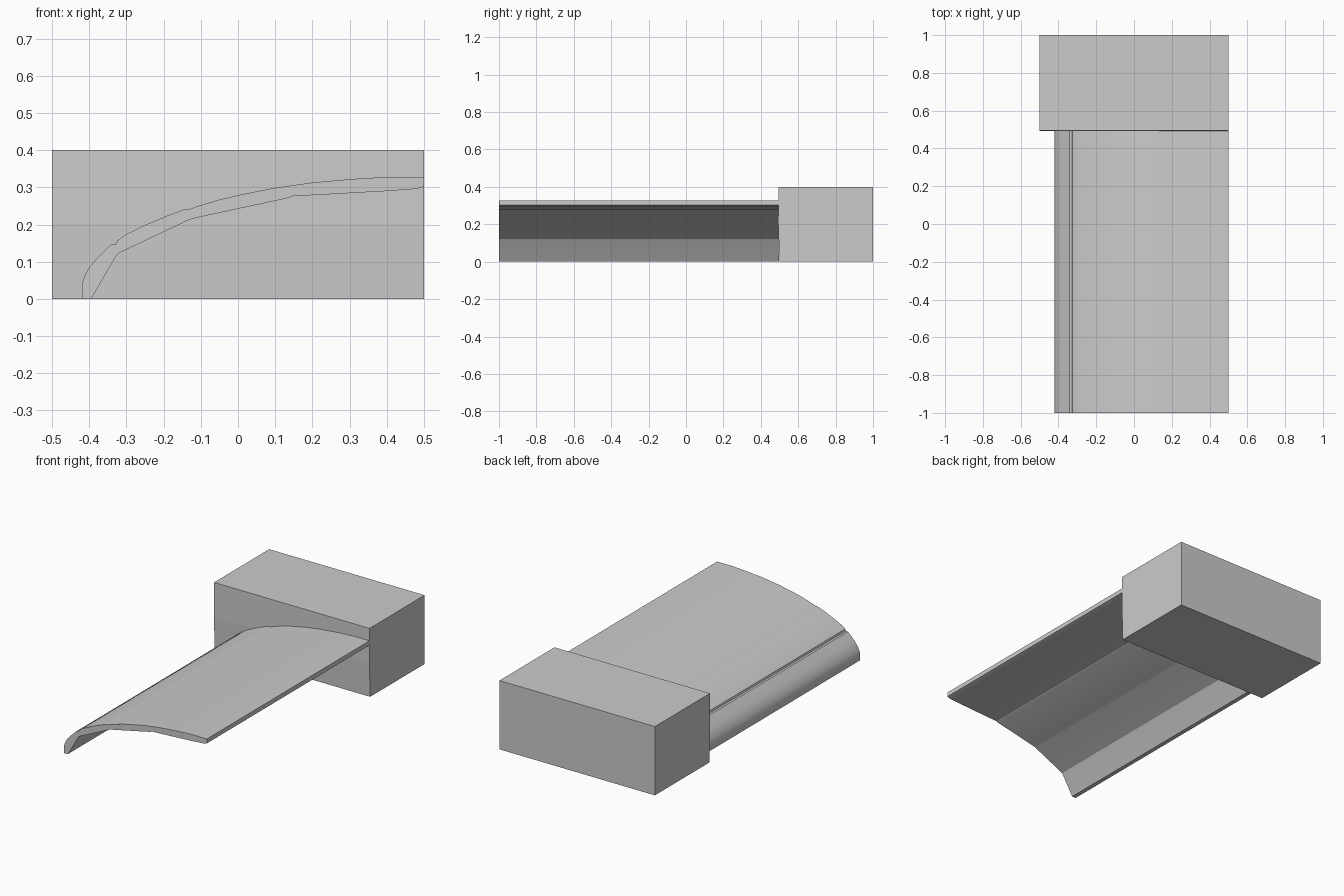
import bpy, bmesh

if "Cube" in bpy.data.objects:
    bpy.data.objects.remove(bpy.data.objects["Cube"])


def extrude_profile(name, points, axis, start, end):
    """Solid made by sweeping a closed 2D profile along x or y."""
    bm = bmesh.new()
    place = (lambda p, t: (p[0], t, p[1])) if axis == "y" else (lambda p, t: (t, p[0], p[1]))
    face = bm.faces.new([bm.verts.new(place(p, start)) for p in points])
    swept = bmesh.ops.extrude_face_region(bm, geom=[face])["geom"]
    offset = (0, end - start, 0) if axis == "y" else (end - start, 0, 0)
    bmesh.ops.translate(bm, vec=offset, verts=[g for g in swept if isinstance(g, bmesh.types.BMVert)])
    bmesh.ops.recalc_face_normals(bm, faces=bm.faces)
    mesh = bpy.data.meshes.new(name)
    bm.to_mesh(mesh)
    bm.free()
    obj = bpy.data.objects.new(name, mesh)
    bpy.context.collection.objects.link(obj)
    return obj


# End block, its front face leaning forward very slightly
extrude_profile("end_block", [(0.5, 0), (1, 0), (1, 0.4), (0.494, 0.4), (0.493, 0.2)], "x", -0.5, 0.5)

# Curved outer skin with two small steps, bottom left to top right
outer = [(-0.42, 0), (-0.42, 0.04), (-0.412, 0.062), (-0.40, 0.085), (-0.382, 0.107),
         (-0.342, 0.146), (-0.328, 0.146), (-0.325, 0.157), (-0.30, 0.174), (-0.25, 0.199),
         (-0.19, 0.224), (-0.147, 0.24), (-0.133, 0.24), (-0.11, 0.249), (-0.05, 0.267),
         (0, 0.279), (0.1, 0.299), (0.2, 0.313), (0.3, 0.322), (0.4, 0.328), (0.5, 0.328)]
# Faceted underside, right to left
inner = [(0.5, 0.302), (0.48, 0.296), (0.4, 0.29), (0.2, 0.279), (0.146, 0.277),
         (0.138, 0.272), (-0.122, 0.216), (-0.135, 0.211), (-0.323, 0.122),
         (-0.328, 0.115), (-0.395, 0)]
shell = extrude_profile("curved_shell", outer + inner, "y", -1, 0.497)

bpy.context.view_layer.objects.active = shell
shell.select_set(True)
bpy.ops.object.shade_smooth_by_angle(angle=0.35)
